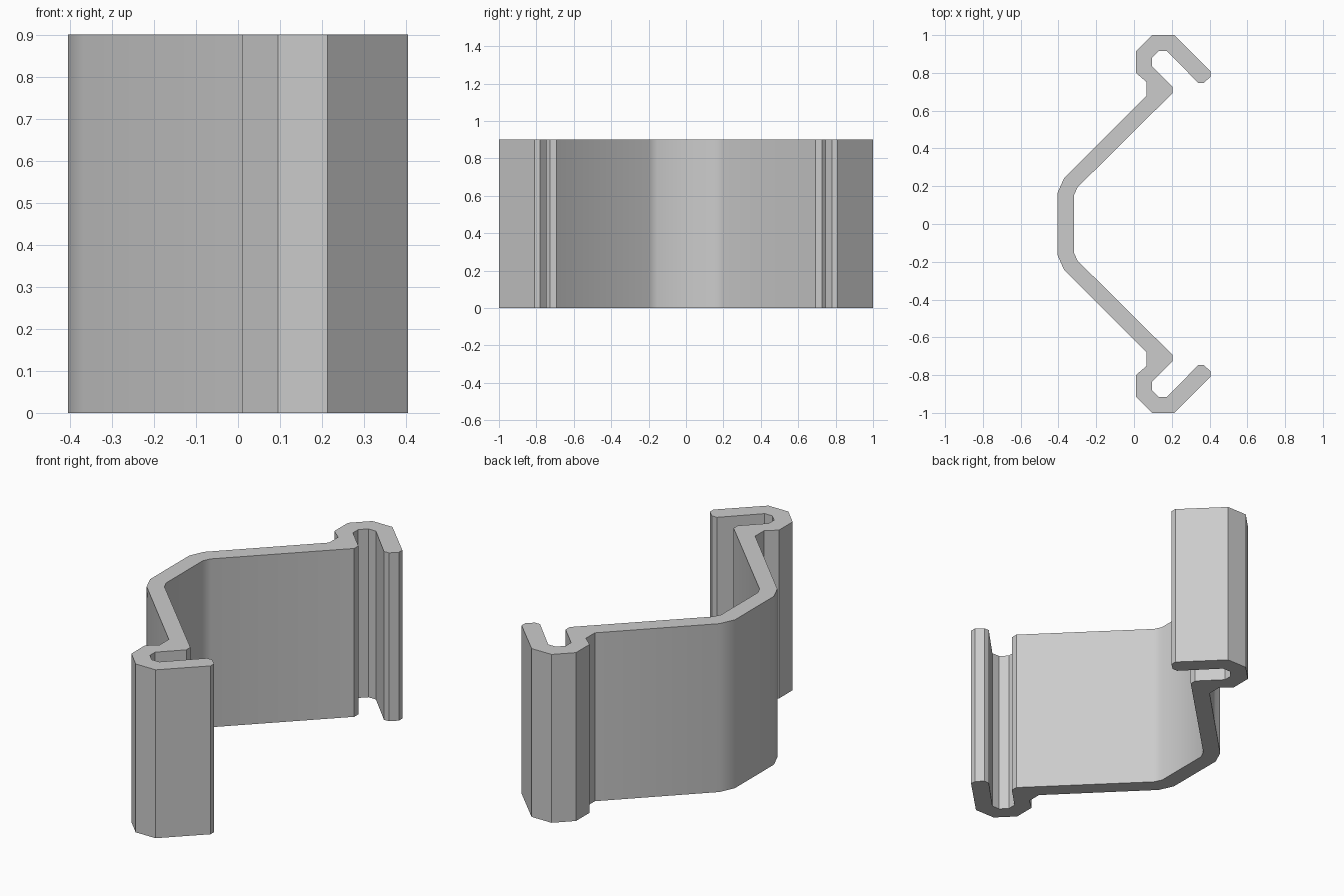
import bpy, bmesh, math

if "Cube" in bpy.data.objects:
    bpy.data.objects.remove(bpy.data.objects["Cube"], do_unlink=True)

HEIGHT = 0.9

# Plain grey material
grey = bpy.data.materials.new("light_grey")
grey.use_nodes = True
colour = (0.6, 0.6, 0.6, 1)
grey.diffuse_color = colour
grey.node_tree.nodes["Principled BSDF"].inputs["Base Color"].default_value = colour

# Half of the clip cross-section: outer wall, hooked lip, then inner wall
outer = [(-0.405, 0.165), (-0.37, 0.243), (0.065, 0.677), (0.065, 0.753),
         (0.01, 0.80), (0.01, 0.915), (0.095, 1.0), (0.213, 1.0)]
lip_tip = [(0.405, 0.81), (0.405, 0.78), (0.37, 0.747), (0.34, 0.747)]
inner = [(0.175, 0.915), (0.13, 0.915), (0.095, 0.88), (0.095, 0.835),
         (0.203, 0.727), (0.203, 0.692), (-0.298, 0.195), (-0.317, 0.155)]
half = outer + lip_tip + inner
profile = half + [(x, -y) for x, y in reversed(half)]

# Extrude the mirrored profile into the clip body
bm = bmesh.new()
base = bm.faces.new([bm.verts.new((x, y, 0)) for x, y in profile])
extruded = bmesh.ops.extrude_face_region(bm, geom=[base], use_keep_orig=True)
top = [v for v in extruded["geom"] if isinstance(v, bmesh.types.BMVert)]
bmesh.ops.translate(bm, verts=top, vec=(0, 0, HEIGHT))
bmesh.ops.recalc_face_normals(bm, faces=bm.faces[:])
mesh = bpy.data.meshes.new("clip_body")
bm.to_mesh(mesh)
bm.free()
mesh.materials.append(grey)
clip = bpy.data.objects.new("clip_body", mesh)
bpy.context.collection.objects.link(clip)

# Smooth the gentle bends, keep the hook corners sharp
bpy.ops.object.select_all(action="DESELECT")
clip.select_set(True)
bpy.context.view_layer.objects.active = clip
bpy.ops.object.shade_smooth_by_angle(angle=math.radians(30))
